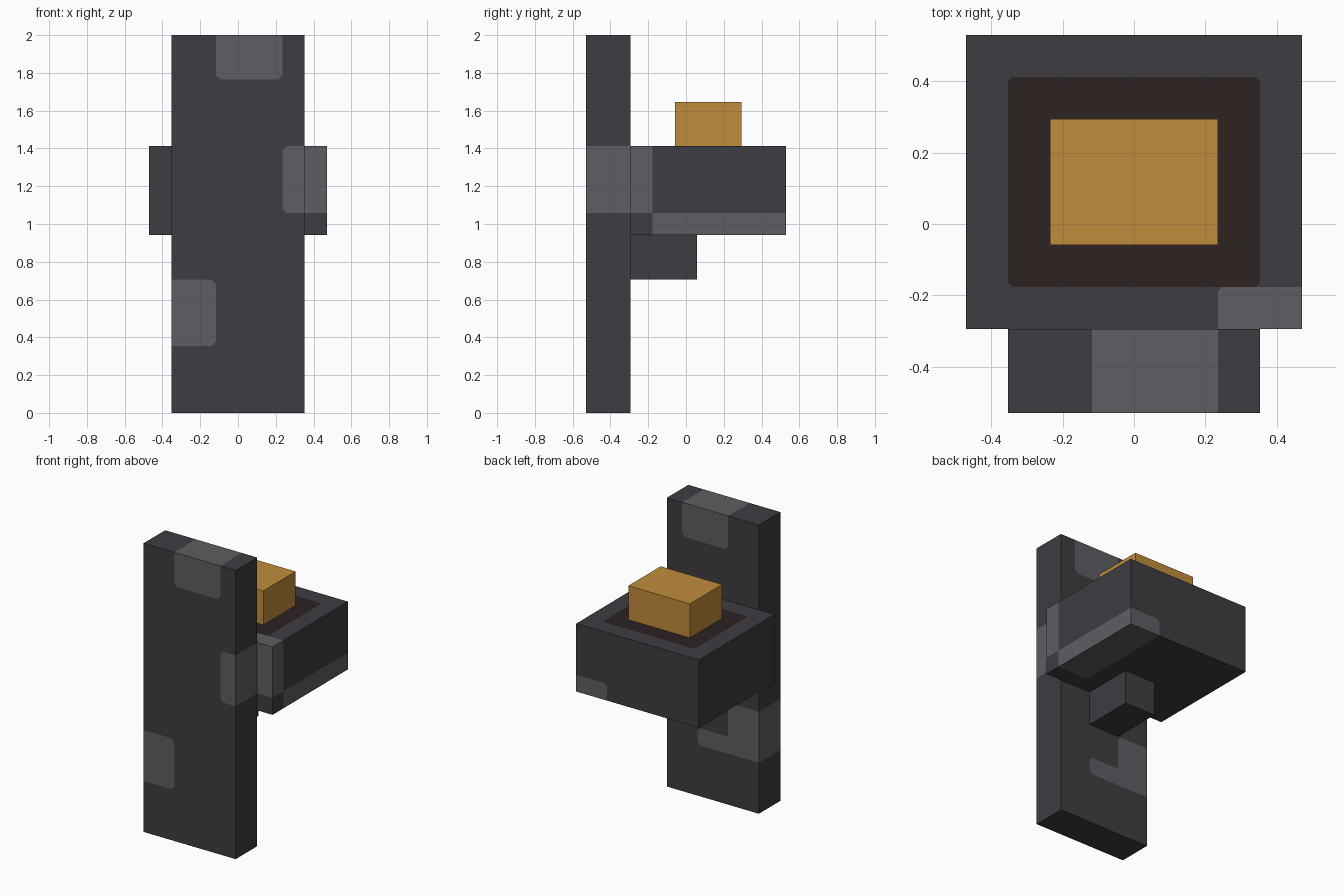
import bpy
import bmesh
from mathutils import Vector

UNIT = 2 / 17  # one block of the model's layout grid

cube = bpy.data.objects.get("Cube")
if cube:
    bpy.data.objects.remove(cube, do_unlink=True)


def make_material(name, rgb):
    mat = bpy.data.materials.new(name)
    mat.use_nodes = True
    mat.diffuse_color = (*rgb, 1)
    mat.node_tree.nodes["Principled BSDF"].inputs["Base Color"].default_value = (*rgb, 1)
    return mat


charcoal = make_material("charcoal", (0.047, 0.045, 0.053))
grey = make_material("worn_grey", (0.112, 0.110, 0.122))
brown = make_material("dark_brown", (0.026, 0.016, 0.016))
gold = make_material("gold", (0.527, 0.262, 0.045))

X, Y, Z = range(3)


def paint(bm, axis, side, u_range, v_range, slot, cut=0.2):
    """Cut a rectangle with clipped inner corners into one side of a box."""
    u, v = [a for a in range(3) if a != axis]

    def facing():
        return [f for f in bm.faces if f.normal[axis] * side > 0.9]

    verts = [p.co for f in facing() for p in f.verts]
    planes, inner = [], {u: [], v: []}
    for a, ends in ((u, u_range), (v, v_range)):
        limits = min(p[a] for p in verts), max(p[a] for p in verts)
        for end, limit, sign in zip(ends, limits, (1, -1)):
            if abs(end - limit) > 0.01:
                point, normal = Vector(), Vector()
                point[a], normal[a] = end, sign
                planes.append((point, normal))
                inner[a].append((end, sign))
    if cut:
        for cu, su in inner[u]:
            for cv, sv in inner[v]:
                point, normal = Vector(), Vector()
                point[u], point[v] = cu + su * cut, cv
                normal[u], normal[v] = su, sv
                planes.append((point, normal.normalized()))

    def inside(done):
        return [f for f in facing()
                if all((f.calc_center_median() - p).dot(n) > 0 for p, n in done)]

    for i, (point, normal) in enumerate(planes):
        faces = inside(planes[:i])
        edges = {e for f in faces for e in f.edges}
        points = {p for f in faces for p in f.verts}
        bmesh.ops.bisect_plane(bm, geom=[*points, *edges, *faces], dist=0.0001,
                               plane_co=point, plane_no=normal)
        bm.normal_update()
    for f in inside(planes):
        f.material_index = slot


def block(name, low, high, mats, patches=()):
    """Box between two grid corners, with painted patches."""
    bm = bmesh.new()
    bmesh.ops.create_cube(bm, size=1)
    for p in bm.verts:
        p.co = [lo + (c + 0.5) * (hi - lo) for c, lo, hi in zip(p.co, low, high)]
    bm.normal_update()
    for patch in patches:
        paint(bm, *patch)
    bmesh.ops.scale(bm, vec=(UNIT,) * 3, verts=bm.verts)
    mesh = bpy.data.meshes.new(name)
    bm.to_mesh(mesh)
    bm.free()
    for mat in mats:
        mesh.materials.append(mat)
    obj = bpy.data.objects.new(name, mesh)
    bpy.context.collection.objects.link(obj)
    return obj


# Upright slab with worn patches wrapping around its edges
block("wall_slab", (-3, -4.5, 0), (3, -2.5, 17), (charcoal, grey), [
    (Y, -1, (-1, 2), (15, 17), 1),
    (Y, 1, (-1, 2), (15, 17), 1),
    (Z, 1, (-1, 2), (-4.5, -2.5), 1),
    (Y, -1, (-3, -1), (3, 6), 1),
    (X, -1, (-4.5, -2.5), (3, 6), 1),
    (Y, 1, (-3, 1), (3, 4), 1),
    (Y, 1, (-3, -1), (3.5, 6), 1),
    (Y, -1, (2, 3), (9, 12), 1),
    (X, 1, (-4.5, -2.5), (9, 12), 1),
])

# Basin with a dark top panel and worn corners
block("basin", (-4, -2.5, 8), (4, 4.5, 12), (charcoal, grey, brown), [
    (Z, 1, (-3, 3), (-1.5, 3.5), 2, 0.1),
    (Z, 1, (2, 4), (-2.5, -1.5), 1, 0.1),
    (Y, -1, (2, 4), (9, 12), 1),
    (X, 1, (-2.5, -1.5), (9, 12), 1, 0),
    (X, 1, (-1.5, 4.5), (8, 9), 1, 0),
    (Y, 1, (2, 4), (8, 9), 1),
    (Z, -1, (2, 4), (-1.5, 4.5), 1),
])

# Support under the basin and gold block on top
block("support_bracket", (-1, -2.5, 6), (1, 0.5, 8), (charcoal,))
block("gold_block", (-2, -0.5, 12), (2, 2.5, 14), (gold,))
